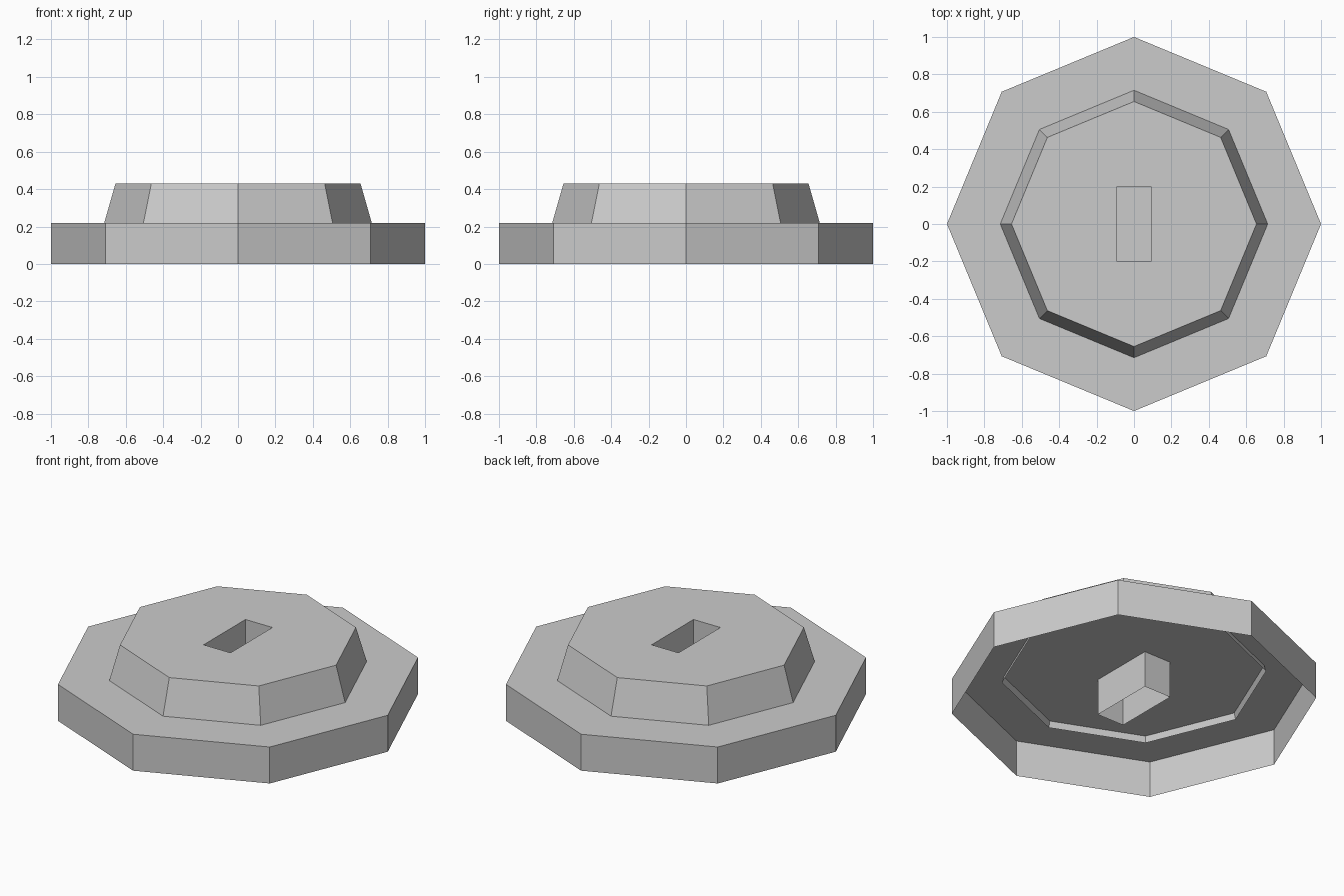
import bpy, bmesh, math

if "Cube" in bpy.data.objects:
    bpy.data.objects.remove(bpy.data.objects["Cube"])

BASE_H, TOP_H, LIP_Z = 0.22, 0.43, 0.183


def ngon(radius, z, sides=8):
    return [(radius * math.cos(2 * math.pi * i / sides),
             radius * math.sin(2 * math.pi * i / sides), z) for i in range(sides)]


def slot(z, hx=0.09, hy=0.2):
    return [(-hx, -hy, z), (hx, -hy, z), (hx, hy, z), (-hx, hy, z)]


def walls(bm, lower, upper, inward=False):
    """Skin two matching rings; return the upper ring's vertices."""
    lo = [bm.verts.new(p) for p in lower]
    up = [bm.verts.new(p) for p in upper]
    n = len(lo)
    for i in range(n):
        j = (i + 1) % n
        quad = [lo[i], lo[j], up[j], up[i]]
        bm.faces.new(quad[::-1] if inward else quad)
    return up


def finish(bm, name):
    mesh = bpy.data.meshes.new(name)
    bm.to_mesh(mesh)
    bm.free()
    obj = bpy.data.objects.new(name, mesh)
    bpy.context.collection.objects.link(obj)
    return obj


# Base plate: octagonal skirt, closed on top and open below
bm = bmesh.new()
bm.faces.new(walls(bm, ngon(1.0, 0), ngon(1.0, BASE_H)))
finish(bm, "base_plate")

# Raised hub: tapered octagon reaching just under the plate,
# with a slot whose walls run down to the ground
bm = bmesh.new()
r_top, r_base = 0.655, 0.715
r_lip = r_base + (r_base - r_top) * (BASE_H - LIP_Z) / (TOP_H - BASE_H)
rim = walls(bm, ngon(r_lip, LIP_Z), ngon(r_top, TOP_H))
hole = walls(bm, slot(0), slot(TOP_H), inward=True)
edges = [bm.edges.get((ring[i - 1], ring[i])) for ring in (rim, hole) for i in range(len(ring))]
bmesh.ops.triangle_fill(bm, edges=edges, use_beauty=True, normal=(0, 0, 1))
finish(bm, "raised_hub")
